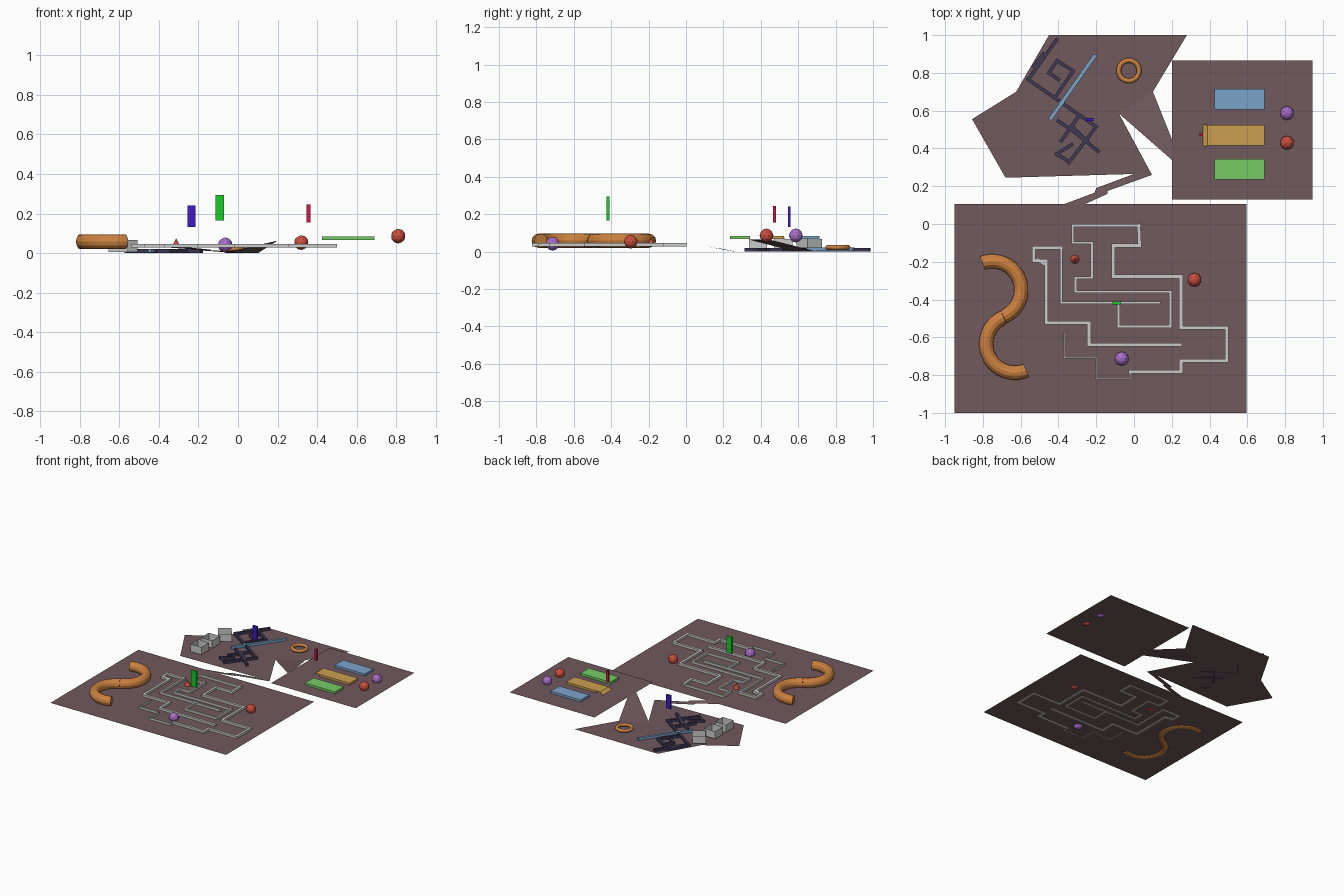
import bpy, bmesh
from math import cos, sin, radians, atan2, hypot
from mathutils import Matrix, Vector

if "Cube" in bpy.data.objects:
    bpy.data.objects.remove(bpy.data.objects["Cube"])

COL = {"floor": (.16, .10, .11), "orange": (.6, .22, .05), "blue": (.2, .37, .6),
       "green": (.18, .6, .13), "yellow": (.6, .35, .08), "purple": (.4, .16, .6),
       "red": (.6, .08, .05), "navy": (.05, .04, .09), "crimson": (.6, .01, .06),
       "deep_blue": (.05, .01, .55), "bright_green": (.01, .6, .02)}
MATS = {}


def finish(name, bm, col=None, smooth=False, normals=True):
    if normals:
        bmesh.ops.recalc_face_normals(bm, faces=bm.faces)
    me = bpy.data.meshes.new(name)
    bm.to_mesh(me)
    bm.free()
    ob = bpy.data.objects.new(name, me)
    bpy.context.collection.objects.link(ob)
    if col:
        if col not in MATS:
            MATS[col] = bpy.data.materials.new(col)
            MATS[col].diffuse_color = (*COL[col], 1)
        me.materials.append(MATS[col])
    for p in me.polygons:
        p.use_smooth = smooth
    return ob


def sheet(name, polys, col=None):
    bm = bmesh.new()
    for pts in polys:
        bm.faces.new([bm.verts.new(p) for p in pts])
    bmesh.ops.remove_doubles(bm, verts=bm.verts, dist=1e-5)
    return finish(name, bm, col, normals=False)


def add_box(bm, c, s, ang=0):
    m = Matrix.Translation(c) @ Matrix.Rotation(ang, 4, 'Z') @ Matrix.Diagonal((*s, 1))
    bmesh.ops.create_cube(bm, size=1, matrix=m)


def block(name, x0, x1, y0, y1, z0, z1, col=None):
    bm = bmesh.new()
    add_box(bm, ((x0 + x1) / 2, (y0 + y1) / 2, (z0 + z1) / 2), (x1 - x0, y1 - y0, z1 - z0))
    return finish(name, bm, col)


def walls(name, paths, w, z0, z1, col=None):
    # one thin box per path segment
    bm = bmesh.new()
    for path in paths:
        for (ax, ay), (bx, by) in zip(path, path[1:]):
            add_box(bm, ((ax + bx) / 2, (ay + by) / 2, (z0 + z1) / 2),
                    (hypot(bx - ax, by - ay) + w, w, z1 - z0), atan2(by - ay, bx - ax))
    return finish(name, bm, col)


def arc_tube(name, c, R, r, a0, a1, n, sides, col, closed=False):
    bm = bmesh.new()
    rings = []
    for i in range(n if closed else n + 1):
        a = radians(a0 + (a1 - a0) * i / n)
        rings.append([bm.verts.new((c[0] + (R + r * cos(t)) * cos(a),
                                    c[1] + (R + r * cos(t)) * sin(a), c[2] + r * sin(t)))
                      for t in (radians(360 * k / sides) for k in range(sides))])
    pairs = list(zip(rings, rings[1:])) + ([(rings[-1], rings[0])] if closed else [])
    for p, q in pairs:
        for k in range(sides):
            j = (k + 1) % sides
            bm.faces.new((p[k], p[j], q[j], q[k]))
    if not closed:
        bm.faces.new(rings[0])
        bm.faces.new(rings[-1])
    return finish(name, bm, col)


def ball(name, c, col, r=.037):
    bm = bmesh.new()
    bmesh.ops.create_icosphere(bm, subdivisions=2, radius=r, matrix=Matrix.Translation(c))
    return finish(name, bm, col)


# Floors: front, right-rear and lower left-rear with its two ramps
F1, F2 = .03, .063
sheet("front_floor", [[(-.95, -1, F1), (.595, -1, F1), (.595, .105, F1), (-.95, .105, F1)]], "floor")
sheet("right_floor", [[(.2, .13, F2), (.945, .13, F2), (.945, .865, F2), (.2, .865, F2)]], "floor")
low = [(.28, 1), (-.45, 1), (-.624, .70), (-.857, .555), (-.68, .245), (0, .265), (.095, .26),
       (-.08, .585), (.10, .70)]
sheet("low_floor", [[(x, y, 0) for x, y in low]], "floor")
sheet("ramp_to_right_floor", [[(.10, .70, 0), (-.08, .585, 0), (.2, .34, F2), (.2, .45, F2)]], "floor")
sheet("ramp_to_front_floor", [
    [(.095, .26, 0), (0, .265, 0), (-.20, .19, .015), (-.14, .175, .015)],
    [(-.14, .175, .015), (-.20, .19, .015), (-.21, .165, .018), (-.14, .16, .018)],
    [(-.14, .16, .018), (-.21, .165, .018), (-.37, .105, F1), (-.26, .105, F1)]], "floor")

# Maze walls on the front floor
maze = [
    [(-.386, -.125), (-.53, -.125), (-.53, -.195), (-.465, -.195), (-.465, -.522), (-.238, -.522),
     (-.238, -.64), (.245, -.64)],
    [(-.51, -.19), (-.475, -.21)],
    [(0.025, -.008), (.03, -.114), (-.11, -.114), (-.11, -.278), (.249, -.278), (.249, -.55),
     (.492, -.55), (.492, -.724), (.249, -.724), (.249, -.782), (-.02, -.782)]]
walls("maze_walls", maze, .019, .028, .047)
walls("maze_thin_walls", [
    [(-.386, -.125), (-.386, -.416), (.132, -.416)],
    [(.03, -.008), (-.325, -.008), (-.325, -.1), (-.222, -.1), (-.222, -.284), (-.31, -.284),
     (-.31, -.358), (.193, -.358), (.193, -.543), (-.082, -.543), (-.082, -.427)]], .014, .028, .047)
walls("maze_end_walls", [
    [(-.02, -.785), (-.02, -.82), (-.2, -.82), (-.2, -.708), (-.37, -.708), (-.37, -.575)]],
    .007, .028, .047)

# S-shaped tube
arc_tube("s_tube_rear", (-.75, -.35, .058), .153, .0375, 110, -67, 20, 12, "orange")
arc_tube("s_tube_front", (-.63, -.635, .058), .153, .0375, 113, 293, 20, 12, "orange")

# Balls and small cone
ball("red_ball_front", (.32, -.295, .053), "red")
ball("purple_ball_front", (-.065, -.713, .042), "purple")
ball("red_ball_right", (.81, .43, .086), "red")
ball("purple_ball_right", (.81, .587, .086), "purple")
bm = bmesh.new()
bmesh.ops.create_cone(bm, cap_ends=True, segments=16, radius1=.023, radius2=0, depth=.046,
                      matrix=Matrix.Translation((-.313, -.187, .052)))
finish("red_cone", bm, "red")

# Raised pads on the right floor, the middle one with a folded entry sheet
for nm, y0, col in (("blue_pad", .607, "blue"), ("yellow_pad", .415, "yellow"), ("green_pad", .235, "green")):
    block(nm, .425, .69, y0, y0 + .108, .067, .084, col)
sheet("yellow_entry", [
    [(.425, .415, .084), (.425, .523, .084), (.39, .523, .084), (.39, .415, .084)],
    [(.39, .415, .084), (.39, .523, .084), (.365, .528, .066), (.365, .41, .066)]], "yellow")

# Low floor: dark maze walls, blue bar, ring, open boxes
walls("dark_walls", [
    [(-.41, .975), (-.56, .765), (-.2, .515), (-.345, .325)],
    [(-.415, .675), (-.322, .81), (-.407, .865), (-.45, .80), (-.40, .765)],
    [(-.48, .90), (-.53, .835)],
    [(-.40, .545), (-.30, .475), (-.19, .385)],
    [(-.29, .575), (-.385, .44)],
    [(-.33, .52), (-.24, .43)],
    [(-.33, .42), (-.41, .37), (-.36, .34)]], .018, 0, .02, "navy")
walls("blue_bar", [[(-.21, .888), (-.44, .56)]], .02, .003, .022, "blue")
arc_tube("ring", (-.027, .812, .022), .054, .013, 0, 360, 28, 12, "orange", True)

for i, (cx, cy, deg) in enumerate(((-.606, .52, 0), (-.606, .385, 0), (-.577, .66, 36))):
    bm = bmesh.new()
    add_box(bm, (cx, cy, .037), (.098, .098, .06), radians(deg))
    bm.normal_update()
    bmesh.ops.delete(bm, geom=[f for f in bm.faces if abs(f.normal.z) > .9], context='FACES_ONLY')
    finish("open_box_%d" % (i + 1), bm, normals=False)

# Floating plain marker bars above each area
block("right_marker", .346, .366, .465, .482, .155, .245, "crimson")
block("low_marker", -.255, -.215, .545, .56, .132, .24, "deep_blue")
block("front_marker", -.115, -.07, -.425, -.41, .165, .295, "bright_green")

for m in bpy.data.materials:
    if m.users and not m.is_grease_pencil:
        m.use_nodes = True
        m.node_tree.nodes["Principled BSDF"].inputs["Base Color"].default_value = m.diffuse_color
